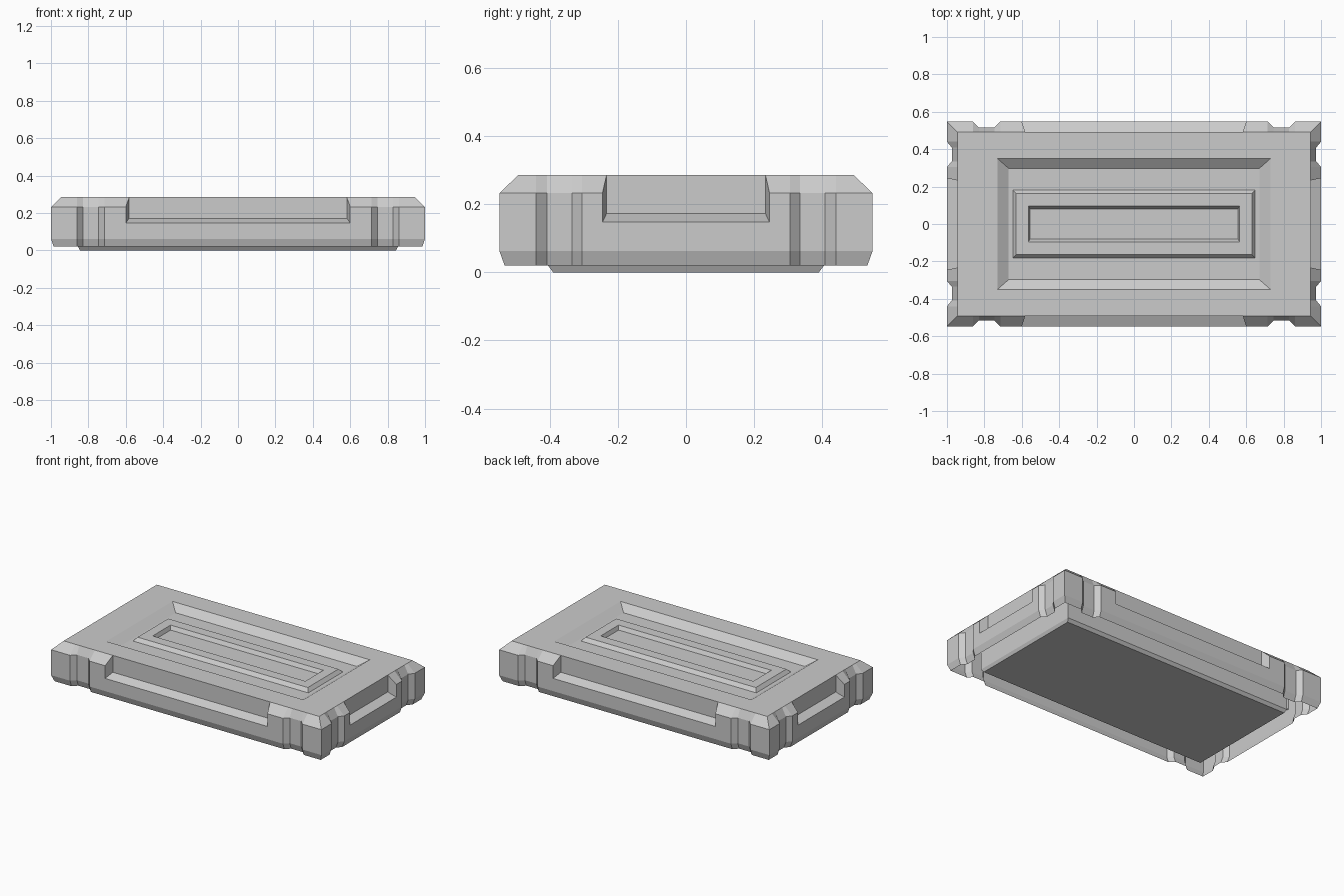
import bpy, bmesh

if "Cube" in bpy.data.objects:
    bpy.data.objects.remove(bpy.data.objects["Cube"])

HX, HY = 1.0, 0.547      # half sizes of the slab
Z0, Z1, Z2, Z3, Z4 = 0.02, 0.062, 0.147, 0.232, 0.285
IN = 0.055               # inset of the top edge


def finish(bm, name):
    bmesh.ops.remove_doubles(bm, verts=bm.verts, dist=1e-5)
    bmesh.ops.recalc_face_normals(bm, faces=bm.faces)
    me = bpy.data.meshes.new(name)
    bm.to_mesh(me)
    bm.free()
    ob = bpy.data.objects.new(name, me)
    bpy.context.collection.objects.link(ob)
    return ob


def bridge(bm, a, b):
    n = len(a)
    for i in range(n):
        q = [a[i], a[(i + 1) % n], b[(i + 1) % n], b[i]]
        pts = []
        for v in q:
            if all((v.co - p.co).length > 1e-5 for p in pts):
                pts.append(v)
        if len(pts) > 2:
            bm.faces.new(pts)


def rect(bm, x, y, z):
    return [bm.verts.new((sx * x, sy * y, z)) for sx, sy in ((-1, -1), (1, -1), (1, 1), (-1, 1))]


# Vertical column profiles: (along, inset, z) from bottom edge to top edge
def block(t, d=0.0):
    return [(t, d + 0.015, Z0), (t, d, Z1), (t, d, Z2), (t, d, Z3), (t, IN, Z4)]


def pocket_edge(t, shift):
    outer, inner = block(t), [(t, 0.015, Z0), (t, 0, Z1), (t, 0, Z2)]
    outer[4] = (t - shift, IN, Z4)
    return [outer, inner + [(t - shift, IN, 0.172), (t - shift, IN, Z4)]]


def side(half, notch, depth, pocket, shift):
    """Columns along one side: corner, notch, block, pocket, mirrored."""
    a, b, c, d = notch
    corner = [(half - i, i, z) for _, i, z in block(0)]
    right = [corner, block(a), block(b, depth), block(c, depth), block(d)]
    right += pocket_edge(pocket, shift)
    left = [[(-t, i, z) for t, i, z in col] for col in right]
    return left + right[:0:-1]      # end corner belongs to the next side


long_side = side(HX, (0.86, 0.83, 0.745, 0.715), 0.03, 0.60, 0.018)
short_side = side(HY, (0.44, 0.408, 0.335, 0.305), 0.026, 0.245, 0.012)

columns = []
for cols, place in (
        (long_side, lambda t, i, z: (t, -HY + i, z)),
        (short_side, lambda t, i, z: (HX - i, t, z)),
        (long_side, lambda t, i, z: (-t, HY - i, z)),
        (short_side, lambda t, i, z: (-HX + i, -t, z))):
    columns += [[place(*p) for p in col] for col in cols]

# Slab shell: notched sides, open underneath
bm = bmesh.new()
rings = [[bm.verts.new(col[k]) for col in columns] for k in range(5)]
bmesh.ops.remove_doubles(bm, verts=[], dist=0)
for lo, hi in zip(rings, rings[1:]):
    bridge(bm, lo, hi)

# Top: rim, sunken panel, raised plateau and central slot
corner_ids = [i * len(columns) // 4 for i in range(4)]
top = rings[4]
first = rect(bm, 0.73, 0.35, Z4)
for k in range(4):
    i0, i1 = corner_ids[k], corner_ids[(k + 1) % 4] or len(top)
    edge = []
    for i in range(i0, i1 + 1):
        v = top[i % len(top)]
        if not edge or (v.co - edge[-1].co).length > 1e-5:
            edge.append(v)
    bm.faces.new(edge + [first[(k + 1) % 4], first[k]])
prev = first
for x, y, z in ((0.67, 0.297, 0.245), (0.648, 0.183, 0.245), (0.63, 0.162, 0.268),
                (0.565, 0.095, 0.268), (0.555, 0.08, 0.243)):
    ring = rect(bm, x, y, z)
    bridge(bm, prev, ring)
    prev = ring
bm.faces.new(prev)
finish(bm, "slab_shell")

# Foot plate under the slab
bm = bmesh.new()
upper, mid, lower = rect(bm, 0.855, 0.405, 0.2), rect(bm, 0.855, 0.405, 0.02), rect(bm, 0.845, 0.39, 0)
bridge(bm, upper, mid)
bridge(bm, mid, lower)
bm.faces.new(lower)
bm.faces.new(upper)
finish(bm, "foot_plate")
